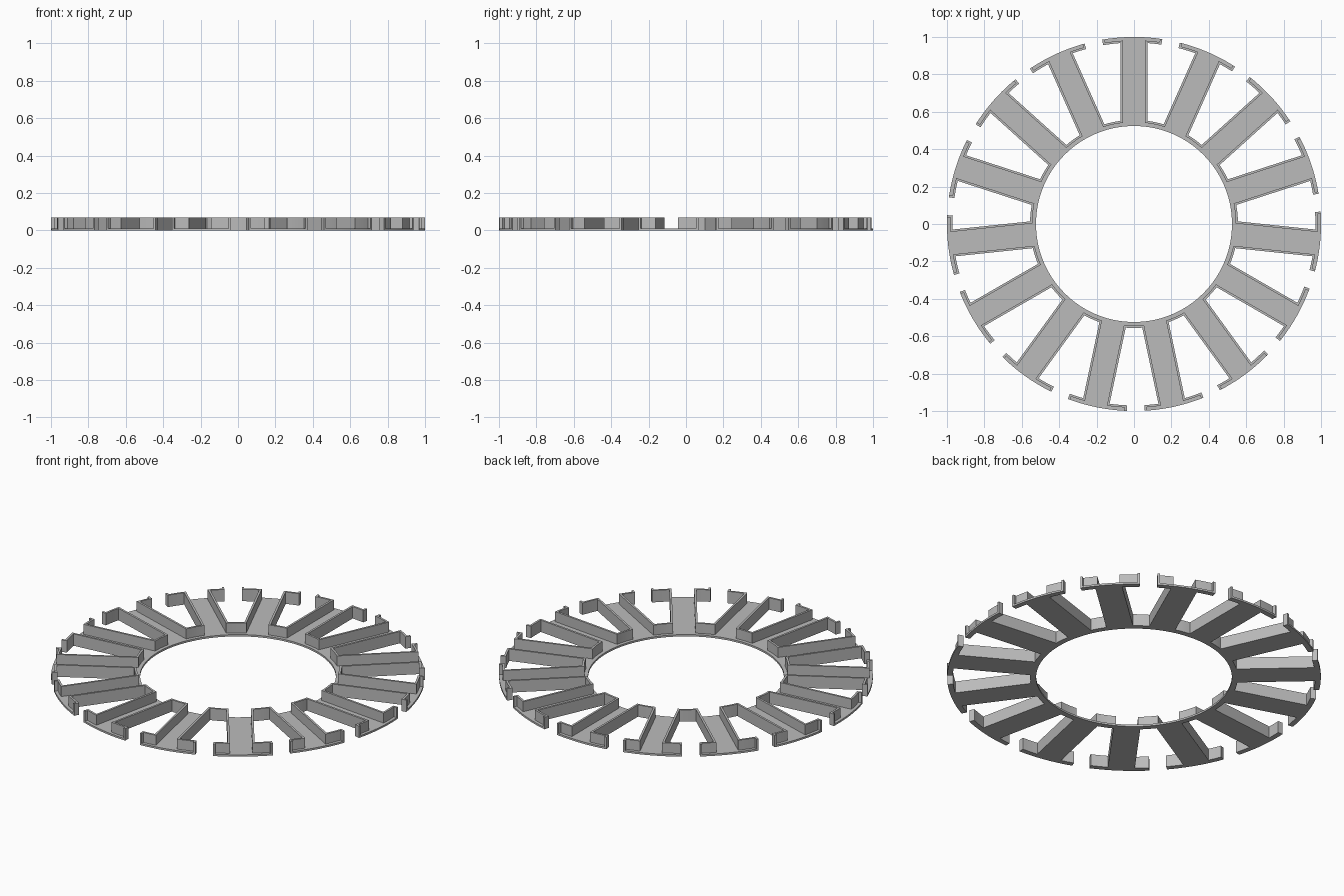
import bpy, bmesh, math
from mathutils import Matrix

if "Cube" in bpy.data.objects:
    bpy.data.objects.remove(bpy.data.objects["Cube"])

TEETH = 15
STEP = 2 * math.pi / TEETH
R_HOLE, R_SLOT, R_TIP, R_OUT = 0.524, 0.556, 0.970, 1.0
HALF_W = 0.072                      # half width of a tooth body
WALL = 0.012                        # wall thickness
Z_BASE, Z_TOP = 0.011, 0.07
TIP_LEFT, TIP_RIGHT = math.radians(9.8), math.radians(8.7)

grey = bpy.data.materials.new("grey_plastic")
grey.diffuse_color = (0.5, 0.5, 0.5, 1)
grey.use_nodes = True
grey.node_tree.nodes["Principled BSDF"].inputs["Base Color"].default_value = grey.diffuse_color


def arc(r, a0, a1, n):
    """Points on an arc; angle 0 is +y and positive angles lean to +x."""
    return [(r * math.sin(a0 + (a1 - a0) * i / n),
             r * math.cos(a0 + (a1 - a0) * i / n)) for i in range(n + 1)]


def side_path(inset, tip_angle):
    """Slot edge of one tooth side: slot floor, body flank, tip lip, tip end."""
    ri, ro, w = R_SLOT - inset, R_TIP + inset, HALF_W - inset
    end = tip_angle - inset / R_OUT
    pts = arc(ri, STEP / 2, math.asin(w / ri), 4)
    pts += arc(ro, math.asin(w / ro), end, 4)
    pts.append((R_OUT * math.sin(end), R_OUT * math.cos(end)))
    return pts


def mirror(pts):
    return [(-x, y) for x, y in pts]


def finish(bm, name, z0, z1):
    """Repeat is done already: weld the flat faces and raise them to a solid."""
    bmesh.ops.remove_doubles(bm, verts=bm.verts, dist=1e-5)
    bmesh.ops.recalc_face_normals(bm, faces=bm.faces)
    out = bmesh.ops.extrude_face_region(bm, geom=bm.faces[:], use_keep_orig=True)
    top = [v for v in out["geom"] if isinstance(v, bmesh.types.BMVert)]
    bmesh.ops.translate(bm, verts=top, vec=(0, 0, z1 - z0))
    bmesh.ops.recalc_face_normals(bm, faces=bm.faces)
    me = bpy.data.meshes.new(name)
    bm.to_mesh(me)
    bm.free()
    me.materials.append(grey)
    ob = bpy.data.objects.new(name, me)
    bpy.context.collection.objects.link(ob)
    bpy.ops.object.select_all(action='DESELECT')
    ob.select_set(True)
    bpy.context.view_layer.objects.active = ob
    bpy.ops.object.shade_smooth_by_angle(angle=math.radians(20))


def add_face(bm, pts, z, k):
    rot = Matrix.Rotation(k * STEP, 3, 'Z')
    verts = [bm.verts.new(rot @ Matrix.Translation((x, y, z)).translation) for x, y in pts]
    bm.faces.new(verts)


base, walls = bmesh.new(), bmesh.new()
right = side_path(0, TIP_RIGHT)
left = mirror(side_path(0, TIP_LEFT))
right_in = side_path(WALL, TIP_RIGHT)
left_in = mirror(side_path(WALL, TIP_LEFT))

for k in range(TEETH):
    # Flat plate: ring sector, tooth body and rounded tip in one outline
    outline = arc(R_HOLE, -STEP / 2, STEP / 2, 8) + right
    outline += arc(R_OUT, TIP_RIGHT, -TIP_LEFT, 10)[1:-1] + left[::-1]
    add_face(base, outline, 0, k)
    # Thin upright wall that follows the slot edge on both sides
    for p, q in ((right, right_in), (left, left_in)):
        for i in range(len(p) - 1):
            add_face(walls, [p[i], p[i + 1], q[i + 1], q[i]], Z_BASE, k)

finish(base, "base_plate", 0, Z_BASE)
finish(walls, "slot_walls", Z_BASE, Z_TOP)
